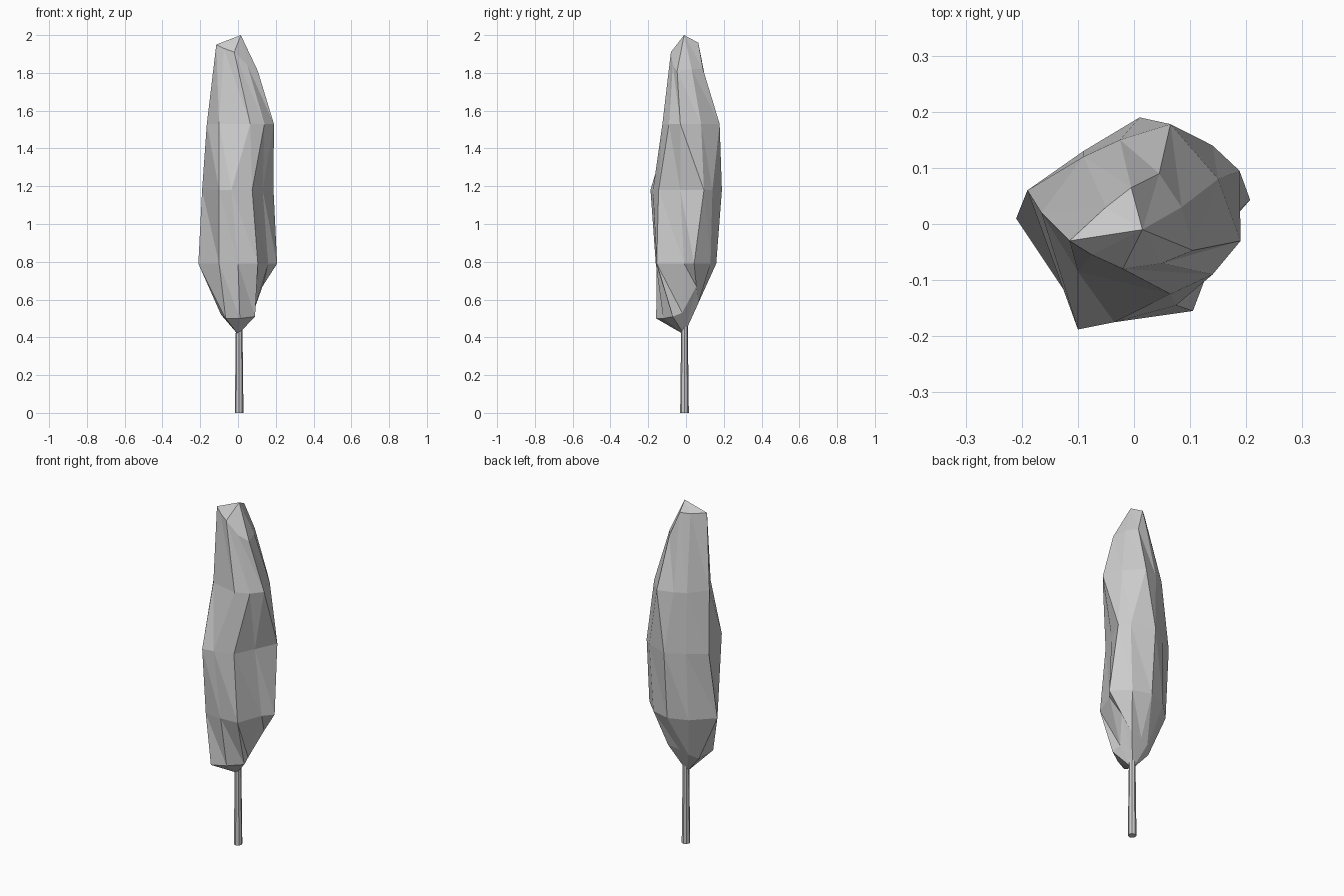
import bpy, bmesh

if "Cube" in bpy.data.objects:
    bpy.data.objects.remove(bpy.data.objects["Cube"])

# Foliage cross-sections from top to bottom, nine points counter-clockwise from +x
crown = [(.105, -.047, 1.81), (.085, .03, 1.82), (.045, .09, 1.82),
         (-.005, .065, 1.96), (-.05, .03, 1.95), (-.115, -.03, 1.95),
         (-.075, -.055, 1.93), (-.02, -.08, 1.91), (.05, -.07, 1.84)]
upper = [(.19, -.03), (.15, .08), (.065, .178), (-.025, .15), (-.09, .12),
         (-.165, .02), (-.1, -.085), (.065, -.125), (.14, -.09)]
middle = [(.13, -.03), (.188, .095), (.14, .14), (.01, .19), (-.09, .13),
          (-.19, .06), (-.1, -.188), (-.035, -.175), (.075, -.145)]
lower = [(.16, -.01), (.207, .043), (.12, .13), (.01, .16), (-.1, .12),
         (-.21, .01), (-.1, -.155), (0, -.16), (.105, -.155)]
base = [(.08, -.02, .53), (.13, .055, .67), (.07, .065, .58),
        (0, .06, .57), (-.05, .05, .55), (-.09, .01, .52),
        (-.065, -.158, .5), (.01, -.12, .5), (.09, -.07, .51)]


def at(ring, z):
    return [(x, y, z) for x, y in ring]


def finish(bm, name):
    bmesh.ops.recalc_face_normals(bm, faces=bm.faces)
    mesh = bpy.data.meshes.new(name)
    bm.to_mesh(mesh)
    bm.free()
    obj = bpy.data.objects.new(name, mesh)
    bpy.context.collection.objects.link(obj)
    return obj


# Foliage: triangulated skin over the rings, closed by a tip at each end
bm = bmesh.new()
levels = [crown, at(upper, 1.53), at(middle, 1.18), at(lower, .79), base]
rings = [[bm.verts.new(p) for p in level] for level in levels]
n = len(crown)
for hi, lo in zip(rings, rings[1:]):
    for i in range(n):
        j = (i + 1) % n
        bm.faces.new((hi[i], lo[i], lo[j]))
        bm.faces.new((hi[i], lo[j], hi[j]))
for ring, tip in ((rings[0], (.015, -.01, 2)), (rings[-1], (0, -.01, .415))):
    v = bm.verts.new(tip)
    for i in range(n):
        bm.faces.new((ring[i], ring[(i + 1) % n], v))
finish(bm, "foliage")

# Trunk: slim tapered pole
bm = bmesh.new()
bmesh.ops.create_cone(bm, cap_ends=True, segments=8, radius1=.023, radius2=.017, depth=.5)
bmesh.ops.translate(bm, verts=bm.verts, vec=(.006, -.008, .25))
finish(bm, "trunk")
